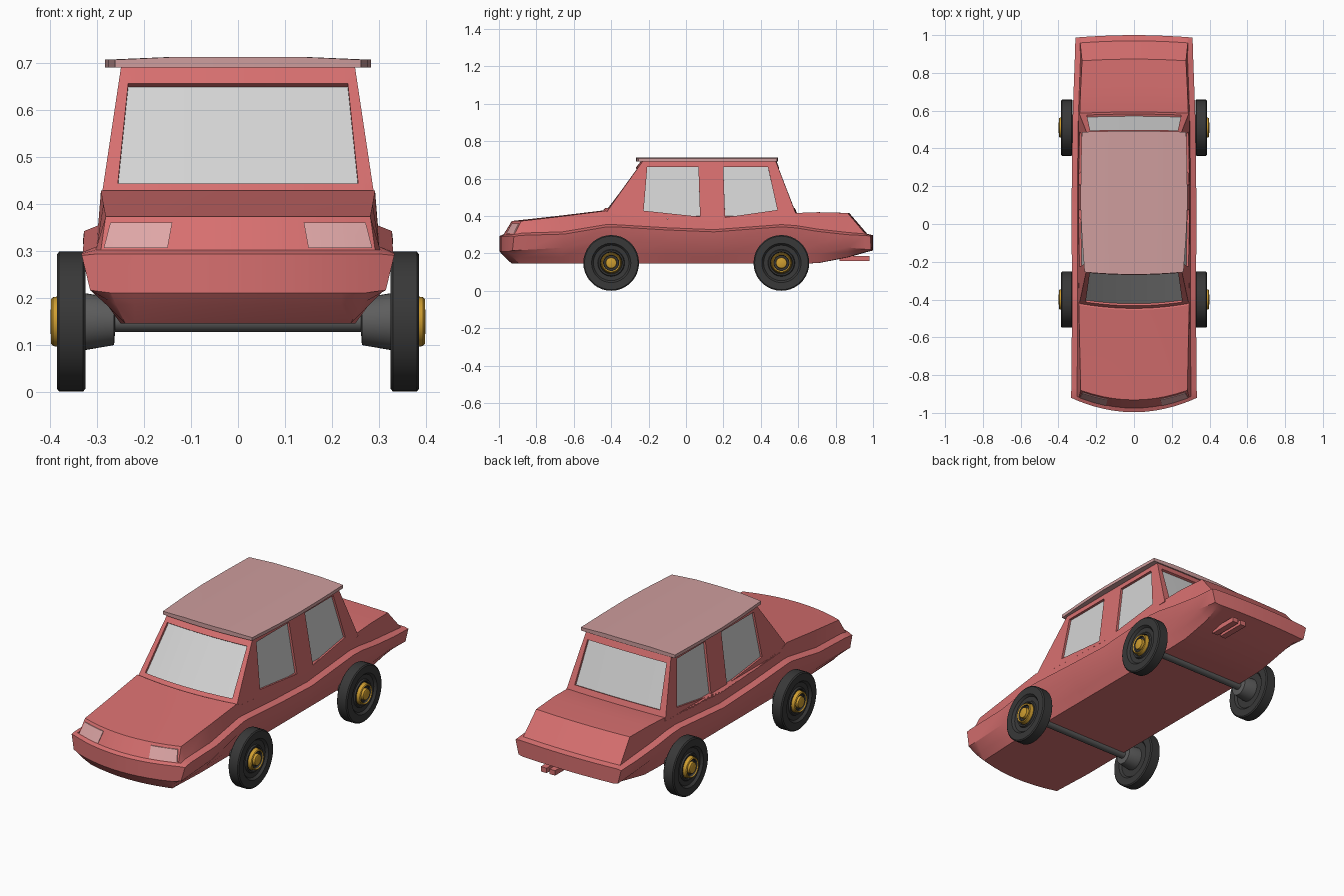
import bpy, bmesh, math
from mathutils import Vector

if "Cube" in bpy.data.objects:
    bpy.data.objects.remove(bpy.data.objects["Cube"])


def material(name, rgb):
    m = bpy.data.materials.new(name)
    m.diffuse_color = (*rgb, 1)
    m.use_nodes = True
    m.node_tree.nodes["Principled BSDF"].inputs["Base Color"].default_value = m.diffuse_color
    return m


RED = material("body red", (0.68, 0.16, 0.16))
PINK = material("roof pink", (0.62, 0.34, 0.34))
LAMP = material("lamp pink", (0.73, 0.38, 0.38))
GLASS = material("glass grey", (0.66, 0.66, 0.66))
BLACK = material("tyre black", (0.04, 0.04, 0.04))
GREY = material("axle grey", (0.11, 0.11, 0.11))
GOLD = material("hub gold", (0.62, 0.34, 0.03))


def finish(bm, name, mats, angle=25):
    bmesh.ops.recalc_face_normals(bm, faces=bm.faces)
    me = bpy.data.meshes.new(name)
    bm.to_mesh(me)
    bm.free()
    for m in mats:
        me.materials.append(m)
    me.shade_smooth()
    me.set_sharp_from_angle(angle=math.radians(angle))
    ob = bpy.data.objects.new(name, me)
    bpy.context.collection.objects.link(ob)
    return ob


def bow(bm):
    """Cut into strips along x, then curve the front and back outwards."""
    for i in range(-5, 6):
        geom = bm.verts[:] + bm.edges[:] + bm.faces[:]
        bmesh.ops.bisect_plane(bm, geom=geom, dist=1e-5, plane_co=(i * 0.055, 0, 0), plane_no=(1, 0, 0))
    for v in bm.verts:
        k = max(0, 1 - (v.co.x / 0.333) ** 2)
        v.co.y *= 1 + (0.083 if v.co.y < 0 else 0.015) * k


def loft(name, stations, mat):
    """Skin mirrored half sections (x, z listed bottom to top) along y."""
    bm = bmesh.new()
    rings = []
    for y, half in stations:
        pts = list(half) + [(-x, z) for x, z in reversed(half)]
        rings.append([bm.verts.new((x, y, z)) for x, z in pts])
    n = len(rings[0])
    for a, b in zip(rings, rings[1:]):
        for i in range(n):
            bm.faces.new((a[i], a[(i + 1) % n], b[(i + 1) % n], b[i]))
    bm.faces.new(rings[0])
    bm.faces.new(rings[-1])
    bow(bm)
    return finish(bm, name, [mat])


# Lower body: y, bottom (x, z), lower crease z, belt (x, z), top edge (x, z)
rows = [
    (-0.92, 0.27, 0.210, 0.216, 0.333, 0.290, 0.295, 0.293),
    (-0.90, 0.26, 0.185, 0.216, 0.333, 0.294, 0.292, 0.302),
    (-0.86, 0.24, 0.145, 0.218, 0.331, 0.297, 0.282, 0.373),
    (-0.65, 0.25, 0.145, 0.230, 0.330, 0.303, 0.287, 0.398),
    (-0.42, 0.25, 0.145, 0.282, 0.328, 0.342, 0.292, 0.428),
    (-0.38, 0.25, 0.145, 0.282, 0.328, 0.342, 0.292, 0.410),
    (-0.10, 0.25, 0.145, 0.256, 0.330, 0.325, 0.295, 0.385),
    (0.15, 0.25, 0.145, 0.245, 0.330, 0.315, 0.295, 0.385),
    (0.51, 0.25, 0.145, 0.280, 0.326, 0.342, 0.290, 0.405),
    (0.59, 0.25, 0.145, 0.272, 0.324, 0.336, 0.287, 0.416),
    (0.70, 0.25, 0.148, 0.250, 0.320, 0.318, 0.283, 0.420),
    (0.86, 0.25, 0.180, 0.232, 0.314, 0.300, 0.275, 0.416),
    (0.955, 0.26, 0.208, 0.222, 0.311, 0.295, 0.285, 0.304),
    (0.985, 0.27, 0.215, 0.220, 0.310, 0.293, 0.285, 0.297),
]
loft("body", [(y, [(xb, zb), (xm - 0.018, zl), (xm, zm),
                   (max(xm - 0.03, xt), min(zm + 0.012, zt)), (xt, zt)])
              for y, xb, zb, zl, xm, zm, xt, zt in rows], RED)

# Roof panel
loft("roof", [(y, [(w, 0.690), (w, 0.707), (w * 0.5, 0.713)]) for y, w in
              [(-0.247, 0.262), (-0.06, 0.276), (0.10, 0.283), (0.30, 0.281), (0.485, 0.276)]], PINK)


# Cabin: each wall is a frame around a sunken pane
def pane_wall(bm, outer, inner, depth=0.012):
    outer, inner = [Vector(p) for p in outer], [Vector(p) for p in inner]
    n = (outer[1] - outer[0]).cross(outer[3] - outer[0]).normalized()
    centre = Vector((0, 0.1, 0.5))
    if n.dot(centre - outer[0]) < 0:
        n = -n
    loops = [[bm.verts.new(p) for p in pts] for pts in (outer, inner, [p + n * depth for p in inner])]
    for a, b in zip(loops, loops[1:]):
        for i in range(4):
            j = (i + 1) % 4
            bm.faces.new((a[i], a[j], b[j], b[i]))
    bm.faces.new(loops[2]).material_index = 1


def wall_x(z):
    return 0.293 - 0.15 * (z - 0.40)


bm = bmesh.new()
side_panes = [
    ([(-0.43, 0.40), (0.135, 0.375), (0.135, 0.69), (-0.225, 0.69)],
     [(-0.222, 0.428), (0.075, 0.396), (0.066, 0.663), (-0.200, 0.663)]),
    ([(0.135, 0.375), (0.59, 0.40), (0.478, 0.69), (0.135, 0.69)],
     [(0.208, 0.392), (0.487, 0.432), (0.435, 0.663), (0.198, 0.663)]),
]
for s in (1, -1):
    for pair in side_panes:
        pane_wall(bm, *[[(s * wall_x(z), y, z) for y, z in q] for q in pair])
for y0, slope, w0, w1 in ((-0.43, 0.707, 0.256, 0.234), (0.59, -0.386, 0.250, 0.232)):
    quads = []
    for xb, zb, xt, zt in ((wall_x(0.40), 0.40, wall_x(0.69), 0.69), (w0, 0.443, w1, 0.656)):
        yb, yt = y0 + slope * (zb - 0.40), y0 + slope * (zt - 0.40)
        quads.append([(-xb, yb, zb), (xb, yb, zb), (xt, yt, zt), (-xt, yt, zt)])
    pane_wall(bm, *quads)
for edge in ([(-0.43, 0.40), (0.135, 0.375), (0.59, 0.40)], [(-0.225, 0.69), (0.135, 0.69), (0.478, 0.69)]):
    pts = [(wall_x(z), y, z) for y, z in edge] + [(-wall_x(z), y, z) for y, z in reversed(edge)]
    bm.faces.new([bm.verts.new(p) for p in pts])
bmesh.ops.remove_doubles(bm, verts=bm.verts, dist=0.0005)
bow(bm)
finish(bm, "cabin", [RED, GLASS])

# Headlamps: thin plates on the sloping nose
for s, side in ((1, "left"), (-1, "right")):
    bm = bmesh.new()
    corners = [(0.150, 0.306), (0.286, 0.306), (0.272, 0.360), (0.140, 0.360)]
    layers = []
    for lift in (-0.003, 0.004):
        layers.append([bm.verts.new((s * x, -0.90 + (z - 0.302) * 0.563 - lift, z)) for x, z in corners])
    for layer in layers:
        bm.faces.new(layer)
    for i in range(4):
        j = (i + 1) % 4
        bm.faces.new((layers[0][i], layers[0][j], layers[1][j], layers[1][i]))
    bow(bm)
    finish(bm, side + "_headlamp", [LAMP])


def lathe(name, profile, y, mats, sign=1, steps=36):
    """Spin (radius, x, material of the next band) about the axle line."""
    bm = bmesh.new()
    rings = []
    for r, x, _ in profile:
        rings.append([bm.verts.new((sign * x, y + r * math.cos(a), 0.149 + r * math.sin(a)))
                      for a in (2 * math.pi * i / steps for i in range(steps))])
    for (a, b), (_, _, mat) in zip(zip(rings, rings[1:]), profile):
        for i in range(steps):
            j = (i + 1) % steps
            bm.faces.new((a[i], a[j], b[j], b[i])).material_index = mat
    for ring, mat in ((rings[0], profile[0][2]), (rings[-1], profile[-1][2])):
        bm.faces.new(ring).material_index = mat
    return finish(bm, name, mats, 30)


# Wheels and axles
wheel = [(0.060, 0.335, 0), (0.095, 0.335, 0), (0.105, 0.325, 0), (0.143, 0.325, 0), (0.149, 0.330, 0),
         (0.149, 0.381, 0), (0.143, 0.386, 0), (0.105, 0.386, 0), (0.095, 0.374, 0), (0.072, 0.372, 0),
         (0.068, 0.380, 0), (0.060, 0.380, 0), (0.056, 0.368, 1), (0.052, 0.394, 1), (0.048, 0.398, 1),
         (0.043, 0.394, 0), (0.040, 0.384, 0), (0.030, 0.384, 1), (0.028, 0.398, 1), (0.024, 0.400, 1)]
half_axle = [(0.022, 0.262), (0.050, 0.264), (0.060, 0.322), (0.060, 0.340)]
axle = [(r, -x, 0) for r, x in reversed(half_axle)] + [(r, x, 0) for r, x in half_axle]
for y, end in ((-0.40, "front"), (0.51, "rear")):
    lathe(end + "_axle", axle, y, [GREY])
    for s, side in ((1, "left"), (-1, "right")):
        lathe(f"{end}_{side}_wheel", wheel, y, [BLACK, GOLD], s)

# Twin exhaust tips under the tail
for i, x in enumerate((0.15, 0.10)):
    bm = bmesh.new()
    bmesh.ops.create_cube(bm, size=1)
    for v in bm.verts:
        v.co = (x + v.co.x * 0.034, 0.90 + v.co.y * 0.16, 0.172 + v.co.z * 0.026)
    finish(bm, f"exhaust_{i + 1}", [RED])
